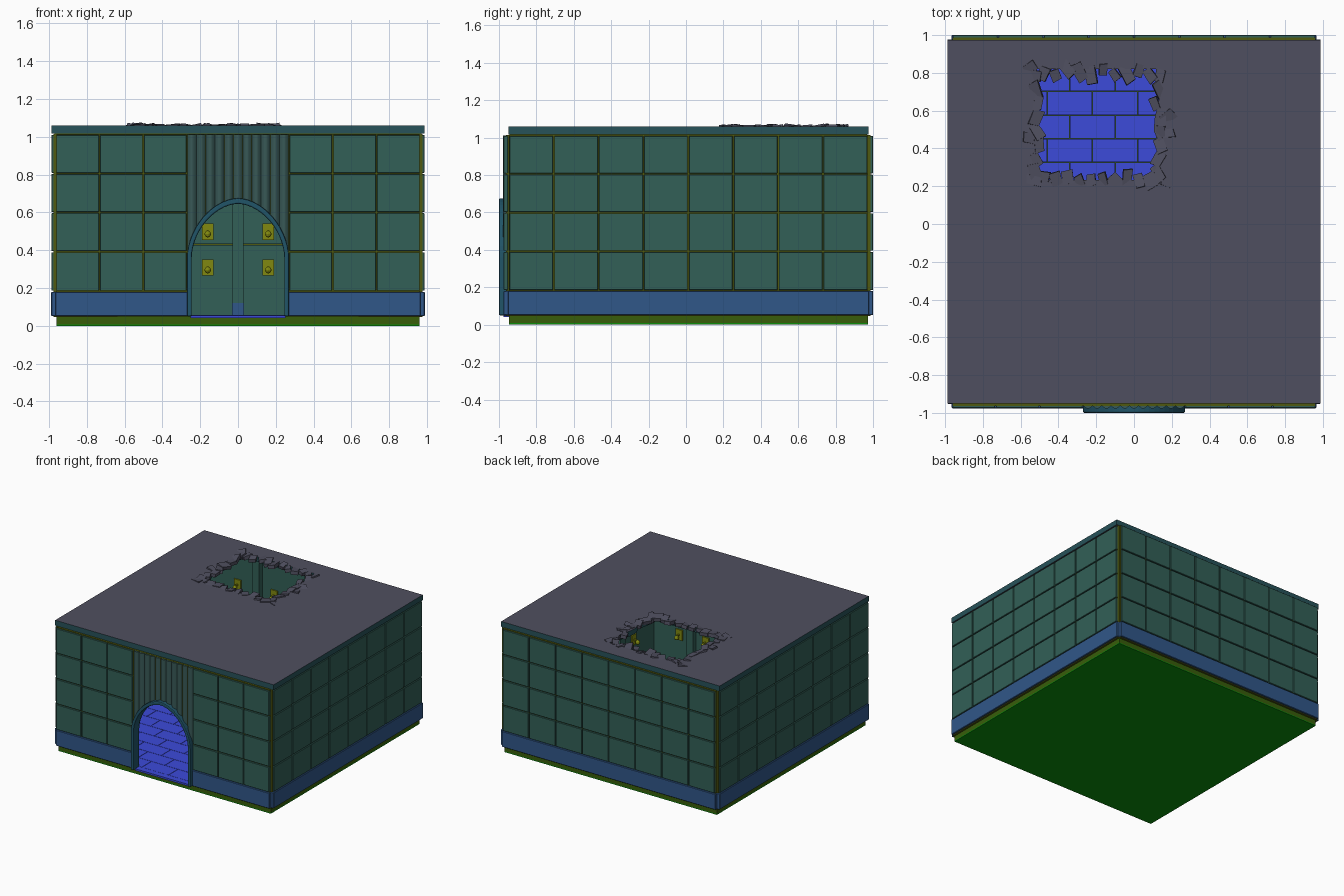
import bpy, bmesh, math, random
from mathutils import Matrix, Vector

if "Cube" in bpy.data.objects:
    bpy.data.objects.remove(bpy.data.objects["Cube"])

random.seed(7)
CY = 0.0125      # body centre in y
HALF = 0.987     # outer tile face distance from the centre


def mat(name, c):
    m = bpy.data.materials.new(name)
    m.diffuse_color = (*c, 1)
    m.use_nodes = True
    m.node_tree.nodes["Principled BSDF"].inputs["Base Color"].default_value = m.diffuse_color
    return m


TILE = mat("tile_green", (0.032, 0.115, 0.095))
FLUTE = mat("flute_green", (0.04, 0.10, 0.095))
ROOF = mat("roof_slate", (0.078, 0.078, 0.115))
EDGE = mat("roof_edge_teal", (0.02, 0.085, 0.10))
SKIRT = mat("skirting_blue", (0.03, 0.095, 0.25))
TRIM = mat("trim_teal", (0.015, 0.09, 0.14))
OLIVE = mat("grout_olive", (0.08, 0.10, 0.005))
BED = mat("bed_green", (0.04, 0.11, 0.003))
BASE = mat("base_green", (0.003, 0.28, 0.003))
FLOOR = mat("floor_blue", (0.045, 0.07, 0.70))
LAMP = mat("lamp_yellow", (0.22, 0.25, 0.005))


def finish(name, bm, material, bevel=0, seg=1, side_mat=None):
    bmesh.ops.recalc_face_normals(bm, faces=bm.faces)
    if side_mat:
        for f in bm.faces:
            f.material_index = int(abs(f.normal.z) < .5)
    me = bpy.data.meshes.new(name)
    bm.to_mesh(me)
    bm.free()
    ob = bpy.data.objects.new(name, me)
    bpy.context.collection.objects.link(ob)
    me.materials.append(material)
    if side_mat:
        me.materials.append(side_mat)
    if bevel:
        b = ob.modifiers.new("bevel", 'BEVEL')
        b.width, b.segments, b.limit_method = bevel, seg, 'ANGLE'
    return ob


def add_box(bm, lo, hi, m=Matrix()):
    lo, hi = Vector(lo), Vector(hi)
    s = hi - lo
    bmesh.ops.create_cube(bm, size=1, matrix=m @ Matrix.Translation((lo + hi) / 2) @ Matrix.Diagonal((*s, 1)))


def boxes(name, items, material, m=Matrix(), bevel=0, side_mat=None):
    bm = bmesh.new()
    for lo, hi in items:
        add_box(bm, lo, hi, m)
    return finish(name, bm, material, bevel, 1, side_mat)


def prism(name, pts, vec, material, bevel=0, seg=1, side_mat=None):
    bm = bmesh.new()
    f = bm.faces.new([bm.verts.new(p) for p in pts])
    r = bmesh.ops.extrude_face_region(bm, geom=[f])
    bmesh.ops.translate(bm, vec=vec, verts=[v for v in r['geom'] if isinstance(v, bmesh.types.BMVert)])
    return finish(name, bm, material, bevel, seg, side_mat)


def arch(a, top, spring=0.36, n=28):
    """Slightly pointed arch outline from bottom left to bottom right."""
    pts = [(-a, 0.05)]
    for i in range(n + 1):
        t = math.pi * (1 - i / n)
        c, s = math.cos(t), max(math.sin(t), 0)
        pts.append((math.copysign(abs(c) ** 1.1, c) * a, spring + (top - spring) * s ** 1.1))
    return pts + [(a, 0.05)]


# foundation
boxes("base_slab", [((-.96, CY - .96, 0), (.96, CY + .96, .008))], BASE)
boxes("base_bed", [((-.96, CY - .96, .008), (.96, CY + .96, .048))], BED)

# brick floor in running bond
bricks = []
rows, w = 15, 0.24
for r in range(rows):
    y0 = CY - .94 + r * 1.88 / rows
    x = -.94 - (w / 2 if r % 2 else 0)
    while x < .94:
        a, b = max(x, -.94), min(x + w, .94)
        if b - a > .02:
            bricks.append(((a + .0015, y0 + .0015, .04), (b - .0015, y0 + 1.88 / rows - .0015, .056)))
        x += w
boxes("floor_bricks", bricks, FLOOR)
boxes("door_sill", [((-.25, CY - HALF, .04), (.25, CY - .93, .055))], FLOOR)

# four walls, each built in the front frame and turned about the centre
ZROWS = [.182, .392, .599, .806, 1.013]
for k, side in enumerate(("front", "right", "back", "left")):
    M = Matrix.Translation((0, CY, 0)) @ Matrix.Rotation(k * math.pi / 2, 4, 'Z')
    front = k == 0
    # outer tiles
    if front:
        edges = [(-.965 + i * .232, -.965 + (i + 1) * .232) for i in range(3)]
        edges += [(-b, -a) for a, b in edges]
    else:
        edges = [(-.96 + i * .24, -.72 + i * .24) for i in range(8)]
    g = .0035
    boxes(side + "_wall_tiles",
          [((a + g, -HALF, z0 + g), (b - g, -.965, z1 - g)) for a, b in edges
           for z0, z1 in zip(ZROWS, ZROWS[1:])], TILE, M, .002)
    # skirting
    spans = [(-.965, -.25), (.25, .965)] if front else [(-.965, .965)]
    boxes(side + "_skirting", [((a, -HALF - .001, .052), (b, -.96, .18)) for a, b in spans], SKIRT, M, .003)
    # core and inner lining
    if front:
        outline = [(-.96, .046)] + arch(.25, .65) + [(.96, .046), (.96, 1.015), (-.96, 1.015)]
        prism("front_wall_core", [(x, CY - .975, z) for x, z in outline], (0, .03, 0), OLIVE)
        prism("front_inner_lining", [(x, CY - .945, z) for x, z in outline], (0, .015, 0), TILE)
    else:
        boxes(side + "_wall_core", [((-.96, -.975, .046), (.96, -.94, 1.015))], OLIVE, M)
        boxes(side + "_inner_lining", [((-.94, -.945, .05), (.94, -.93, .427)),
                                       ((-.94, -.945, .433), (.94, -.93, 1.015))], TILE, M)
    # inner pilasters and wall lamps
    pil = (-.58, .58) if front else (-.47, 0, .47)
    lamps = (.46, .70) if front else (.16, .33, .66)
    boxes(side + "_pilasters", [((x - .03, -.94, .05), (x + .03, -.89, 1.015)) for x in pil], TILE, M)
    boxes(side + "_pilaster_feet", [((x - .033, -.94, .05), (x + .033, -.885, .12)) for x in pil], SKIRT, M)
    bm = bmesh.new()
    for x in [s * l for l in lamps for s in (-1, 1)]:
        for z in (.31, .50, .72):
            add_box(bm, (x - .03, -.935, z - .045), (x + .03, -.92, z + .04), M)
            add_box(bm, (x - .006, -.925, z - .008), (x + .006, -.89, z + .004), M)
            bmesh.ops.create_uvsphere(bm, u_segments=10, v_segments=6, radius=.018,
                                      matrix=M @ Matrix.Translation((x, -.89, z - .015)))
    finish(side + "_wall_lamps", bm, LAMP)

# pointed arch trim around the doorway
out, inn = arch(.27, .675), arch(.245, .645)
prism("doorway_trim", [(x, -1, z) for x, z in out + inn[::-1]], (0, .075, 0), TRIM, .007, 2)


# fluted panel over the arch
def arch_z(x):
    for (x0, z0), (x1, z1) in zip(out[1:], out[2:-1]):
        if x0 <= x <= x1 and x1 > x0:
            return z0 + (z1 - z0) * (x - x0) / (x1 - x0)
    return .36


bm = bmesh.new()
n, flutes, prev = 132, 11, None
for i in range(n + 1):
    x = -.268 + .536 * i / n
    y = CY - .974 - .016 * abs(math.sin(math.pi * flutes * i / n))
    z0 = arch_z(x) - .015
    col = [bm.verts.new(p) for p in ((x, y, z0), (x, y, 1.013), (x, CY - .96, 1.013), (x, CY - .96, z0))]
    if prev:
        for j in range(4):
            bm.faces.new((prev[j], prev[(j + 1) % 4], col[(j + 1) % 4], col[j]))
    else:
        bm.faces.new(col)
    prev = col
bm.faces.new(prev)
finish("fluted_panel", bm, FLUTE)

# roof in three strips, the middle one broken open
Z0, Z1 = 1.017, 1.06
Y0, Y1, Y2, Y3 = -.949, .232, .82, .975
RX = HALF
boxes("roof_front_strip", [((-RX, Y0, Z0), (RX, Y1, Z1))], ROOF, side_mat=EDGE)
boxes("roof_back_strip", [((-RX, Y2, Z0), (RX, Y3, Z1))], ROOF, side_mat=EDGE)
boxes("roof_rim", [((-.97, CY + s * .9425 - .0125, 1.008), (.97, CY + s * .9425 + .0125, 1.02)) for s in (-1, 1)]
      + [((s * .955 - .015, -.94, 1.008), (s * .955 + .015, .96, 1.02)) for s in (-1, 1)], OLIVE)
HX0, HX1 = -.51, .12

for name, edge, hx in (("roof_middle_left", -RX, HX0), ("roof_middle_right", RX, HX1)):
    jag = [(hx + random.uniform(-.02, .02), Y1 + (Y2 - Y1) * i / 9) for i in range(10)]
    prism(name, [(x, y, Z0) for x, y in [(edge, Y2), (edge, Y1)] + jag], (0, 0, Z1 - Z0), ROOF, side_mat=EDGE)

# broken shards around the hole
bm = bmesh.new()


def shard(x, y, ang, big=1.0):
    ln, wd = random.uniform(.06, .11) * big, random.uniform(.045, .07)
    m = (Matrix.Translation((x, y, 1.05)) @ Matrix.Rotation(ang + random.uniform(-.6, .6), 4, 'Z')
         @ Matrix.Rotation(random.uniform(-.2, .2), 4, 'Y') @ Matrix.Rotation(random.uniform(-.25, .25), 4, 'X'))
    k = [random.uniform(.65, 1) for _ in range(4)]
    foot = [(-ln / 2 * k[0], -wd / 2), (ln / 2, -wd / 2 * k[1]), (ln / 2 * k[2], wd / 2), (-ln / 2, wd / 2 * k[3])]
    lo = [bm.verts.new(m @ Vector((a, b, -.014))) for a, b in foot]
    hi = [bm.verts.new(m @ Vector((a, b, .014))) for a, b in foot]
    bm.faces.new(lo[::-1])
    bm.faces.new(hi)
    for j in range(4):
        bm.faces.new((lo[j], lo[(j + 1) % 4], hi[(j + 1) % 4], hi[j]))


for i in range(10):
    x = HX0 + (HX1 - HX0) * (i + .5) / 10
    shard(x, Y1 + random.uniform(-.005, .02), math.pi / 2)
    shard(x, Y2 - random.uniform(0, .035), math.pi / 2)
for i in range(8):
    y = Y1 + (Y2 - Y1) * (i + .5) / 8
    shard(HX0 + random.uniform(-.015, .015), y, math.pi / 2)
    shard(HX1 + random.uniform(-.015, .03), y, math.pi / 2)
for x, y in ((-.55, .83), (.18, .57), (.17, .22), (-.53, .23), (-.54, .45), (.18, .48)):
    shard(x, y, 0)
finish("roof_shards", bm, ROOF)
